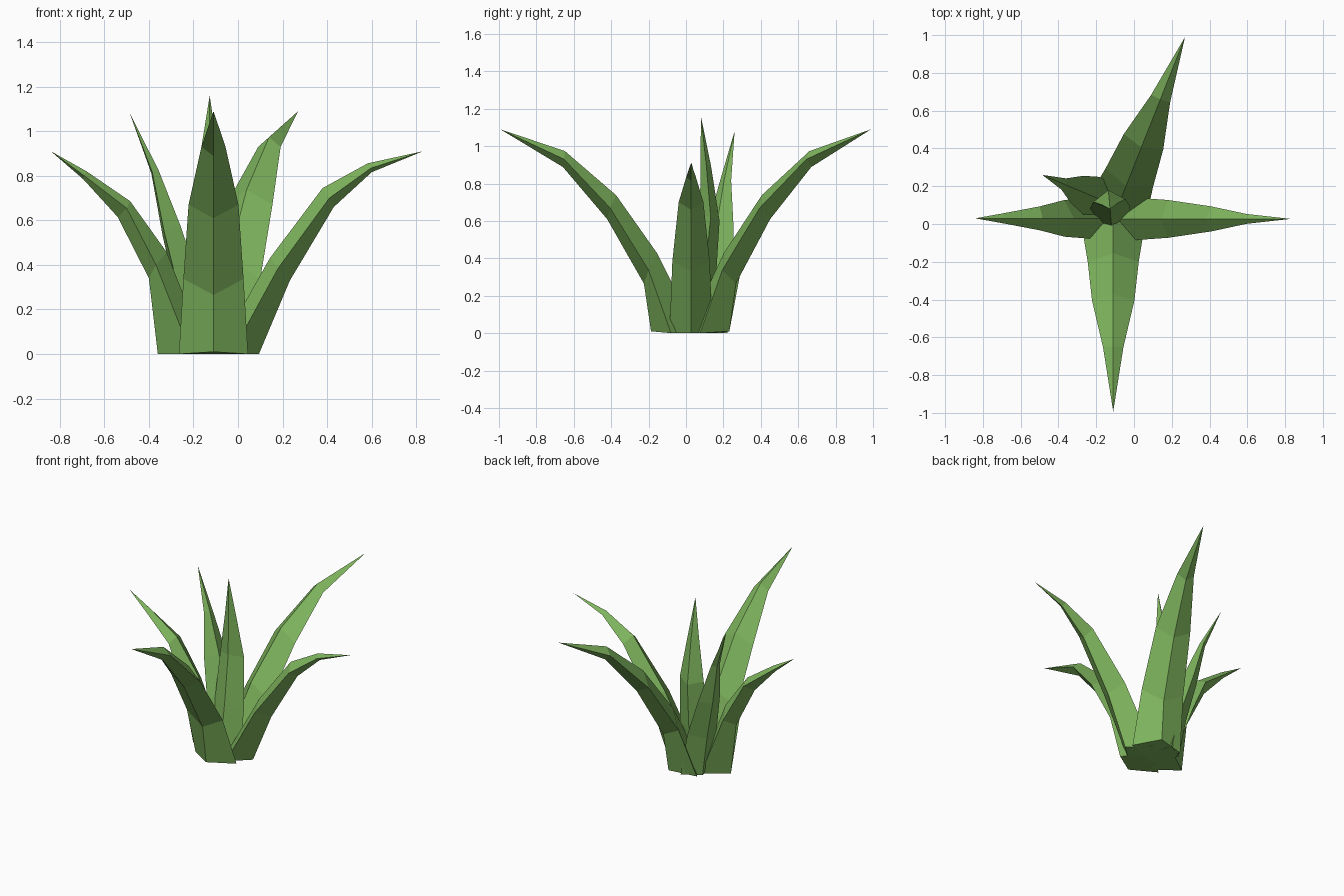
import bpy, math
from mathutils import Vector

green = bpy.data.materials.new("leaf_green")
green.diffuse_color = (0.21, 0.46, 0.11, 1)


def leaf(name, origin, angle, rows, tip):
    """Four-sided leaf: each row is keel (r, z), side edges (r, z), ridge (r, z), half width."""
    a = math.radians(angle)
    out = Vector((math.cos(a), math.sin(a), 0))
    side = Vector((-math.sin(a), math.cos(a), 0))
    base = Vector((origin[0], origin[1], 0))

    def point(r, z, s=0):
        return base + out * r + side * s + Vector((0, 0, z))

    verts, faces = [], []
    for kr, kz, er, ez, ur, uz, w in rows:
        verts += [point(kr, kz), point(er, ez, w), point(ur, uz), point(er, ez, -w)]
    verts.append(point(*tip))
    last = len(verts) - 1
    for i in range(len(rows)):
        for j in range(4):
            p, q = i * 4 + j, i * 4 + (j + 1) % 4
            faces.append((p, q, q + 4, p + 4) if i < len(rows) - 1 else (p, q, last))
    faces.append((3, 2, 1, 0))
    mesh = bpy.data.meshes.new(name)
    mesh.from_pydata(verts, [], faces)
    mesh.materials.append(green)
    obj = bpy.data.objects.new(name, mesh)
    bpy.context.collection.objects.link(obj)
    return obj


# Two long leaves share one profile
long_rows = [(.217, .01, .11, 0, -.03, 0, .155),
             (.255, .265, .23, .337, .185, .428, .135),
             (.452, .61, .436, .67, .404, .738, .112),
             (.688, .888, .682, .93, .677, .973, .054)]
leaf("front_leaf", (-.11, .03), -90, long_rows, (1.023, 1.09))
leaf("back_leaf", (-.11, .03), 68.4, long_rows, (1.032, 1.09))

# Arching side leaves
leaf("right_leaf", (-.11, .027), 0,
     [(.204, 0, .08, 0, .01, 0, .115),
      (.343, .33, .29, .385, .253, .43, .10),
      (.54, .66, .52, .70, .49, .745, .066),
      (.71, .816, .706, .834, .693, .856, .026)], (.94, .91))
leaf("left_leaf", (-.11, .03), 180,
     [(.25, 0, .10, 0, .03, 0, .11),
      (.29, .34, .258, .40, .21, .457, .097),
      (.43, .615, .39, .655, .374, .686, .063),
      (.585, .785, .58, .80, .57, .82, .027)], (.73, .91))

# Upright inner leaves
leaf("back_left_leaf", (-.085, .09), 157,
     [(.16, 0, .08, 0, 0, 0, .11),
      (.21, .27, .154, .30, .10, .34, .108),
      (.275, .53, .234, .55, .19, .58, .08),
      (.33, .81, .312, .816, .295, .825, .032)], (.435, 1.08))
leaf("centre_leaf", (-.12, 0), 95,
     [(.13, 0, .05, 0, -.03, 0, .10),
      (.16, .28, .09, .30, .03, .32, .105),
      (.18, .60, .125, .62, .075, .64, .085),
      (.135, .89, .105, .90, .078, .91, .04)], (.08, 1.16))
